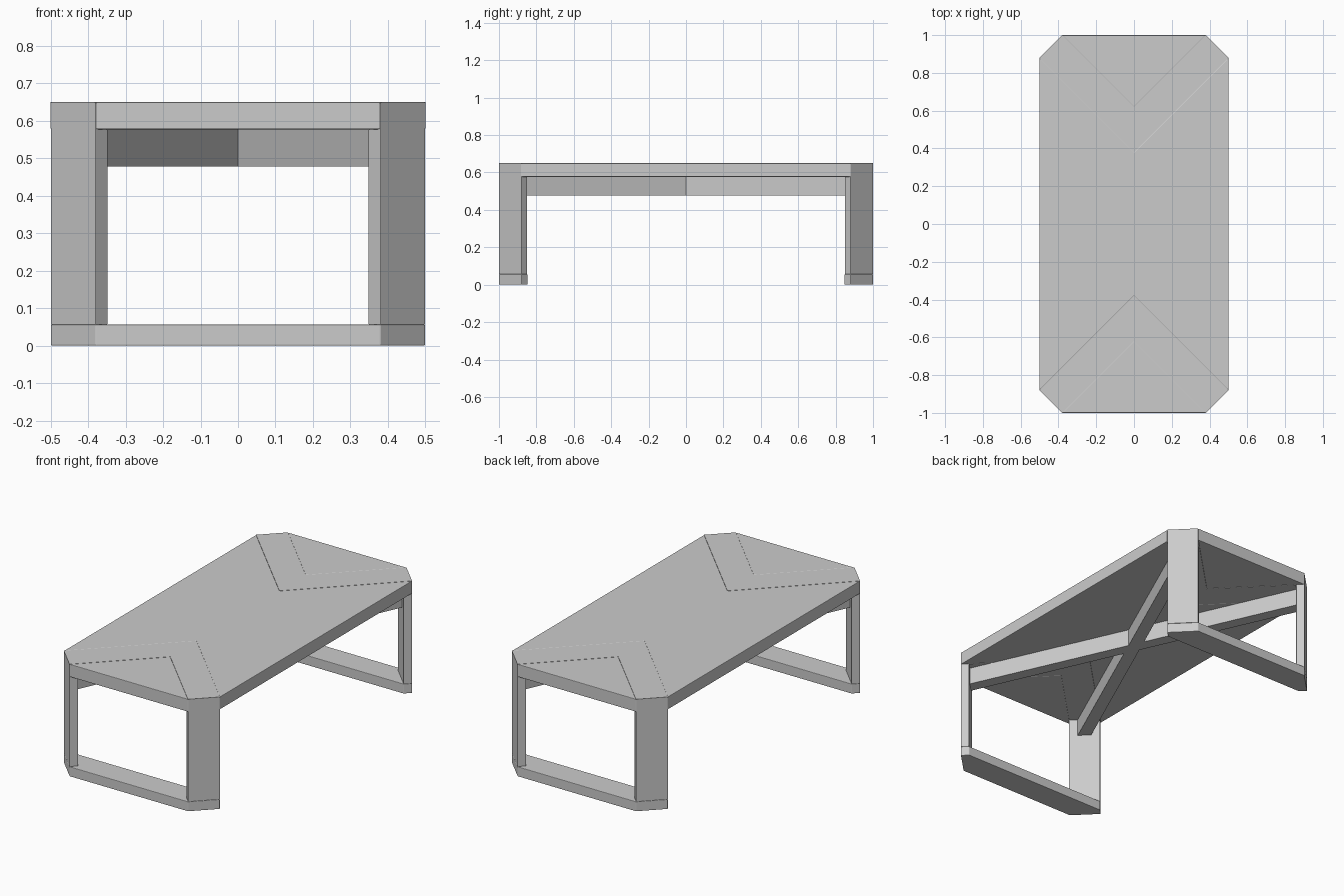
import bpy, bmesh

if "Cube" in bpy.data.objects:
    bpy.data.objects.remove(bpy.data.objects["Cube"], do_unlink=True)

grey = bpy.data.materials.new("light_grey")
grey.use_nodes = True
grey.diffuse_color = (0.6, 0.6, 0.6, 1)
grey.node_tree.nodes["Principled BSDF"].inputs["Base Color"].default_value = grey.diffuse_color

HX, HY = 0.5, 1.0        # half width and half length
CUT = 0.12               # corner chamfer
IN = 0.032               # leg thickness along x and y
TOP, UNDER, FOOT, RAIL = 0.65, 0.577, 0.056, 0.478


def solid(name, low, high, bevel=0.003):
    """Closed prism between two matching rings of 3D points."""
    bm = bmesh.new()
    a = [bm.verts.new(p) for p in low]
    b = [bm.verts.new(p) for p in high]
    bm.faces.new(a[::-1])
    bm.faces.new(b)
    n = len(a)
    for i in range(n):
        j = (i + 1) % n
        bm.faces.new((a[i], a[j], b[j], b[i]))
    bmesh.ops.recalc_face_normals(bm, faces=bm.faces)
    mesh = bpy.data.meshes.new(name)
    bm.to_mesh(mesh)
    bm.free()
    mesh.materials.append(grey)
    obj = bpy.data.objects.new(name, mesh)
    bpy.context.collection.objects.link(obj)
    if bevel:
        mod = obj.modifiers.new("soft_edges", "BEVEL")
        mod.width = bevel
        mod.segments = 2
        mod.limit_method = "ANGLE"
    return obj


def ring(points, z, sx=1, sy=1):
    return [(x * sx, y * sy, z) for x, y in points]


# Corner points: A on the long side, B on the short side, inner copies behind them
A, B = (HX, HY - CUT), (HX - CUT, HY)
AI, BI = (A[0] - IN, A[1] - IN), (B[0] - IN, B[1] - IN)
inner_tip, outer_tip = (0, A[1] - A[0]), (0, B[1] - B[0])


def flip(p):
    return (-p[0], p[1])


# Main top panel with a notch at each end
half = [A, inner_tip, flip(A)]
panel = half + [(x, -y) for x, y in reversed(half)]
solid("top_panel", ring(panel, UNDER), ring(panel, TOP))

for side, sy in (("front", -1), ("back", 1)):
    # Triangular end piece
    tri = [B, flip(B), outer_tip]
    solid(side + "_end_panel", ring(tri, UNDER, 1, sy), ring(tri, TOP, 1, sy))

    # Chevron band, mitred where it turns down into the legs
    band = [B, outer_tip, flip(B), flip(A), inner_tip, A]
    band_low = [BI, outer_tip, flip(BI), flip(AI), inner_tip, AI]
    solid(side + "_chevron_band", ring(band_low, UNDER, 1, sy),
          ring(band, TOP, 1, sy), 0)

    # Floor rail
    foot = [A, B, flip(B), flip(A), flip(AI), AI]
    solid(side + "_floor_rail", ring(foot, 0, 1, sy), ring(foot, FOOT, 1, sy))

    # Chamfer legs
    for name, sx in (("left", 1), ("right", -1)):
        solid(f"{side}_{name}_leg", ring([A, B, BI, AI], FOOT, sx, sy),
              ring([A, B], TOP, sx, sy) + ring([BI, AI], UNDER, sx, sy), 0.002)

# Crossed rails under the top, one X-shaped outline
W = 0.07
ex, ey = (AI[0] + BI[0]) / 2, (AI[1] + BI[1]) / 2
length = (ex * ex + ey * ey) ** 0.5
t = W / 2 * length / (ex + ey)
nx, ny = W / 2 * length / ey, W / 2 * length / ex
quarter = [(ex + t, ey - t), (ex - t, ey + t)]
cross = [(nx, 0)] + quarter + [(0, ny)]
cross += [flip(p) for p in reversed(quarter)]
cross += [(-x, -y) for x, y in cross]
solid("cross_rails", ring(cross, RAIL), ring(cross, UNDER), 0)
